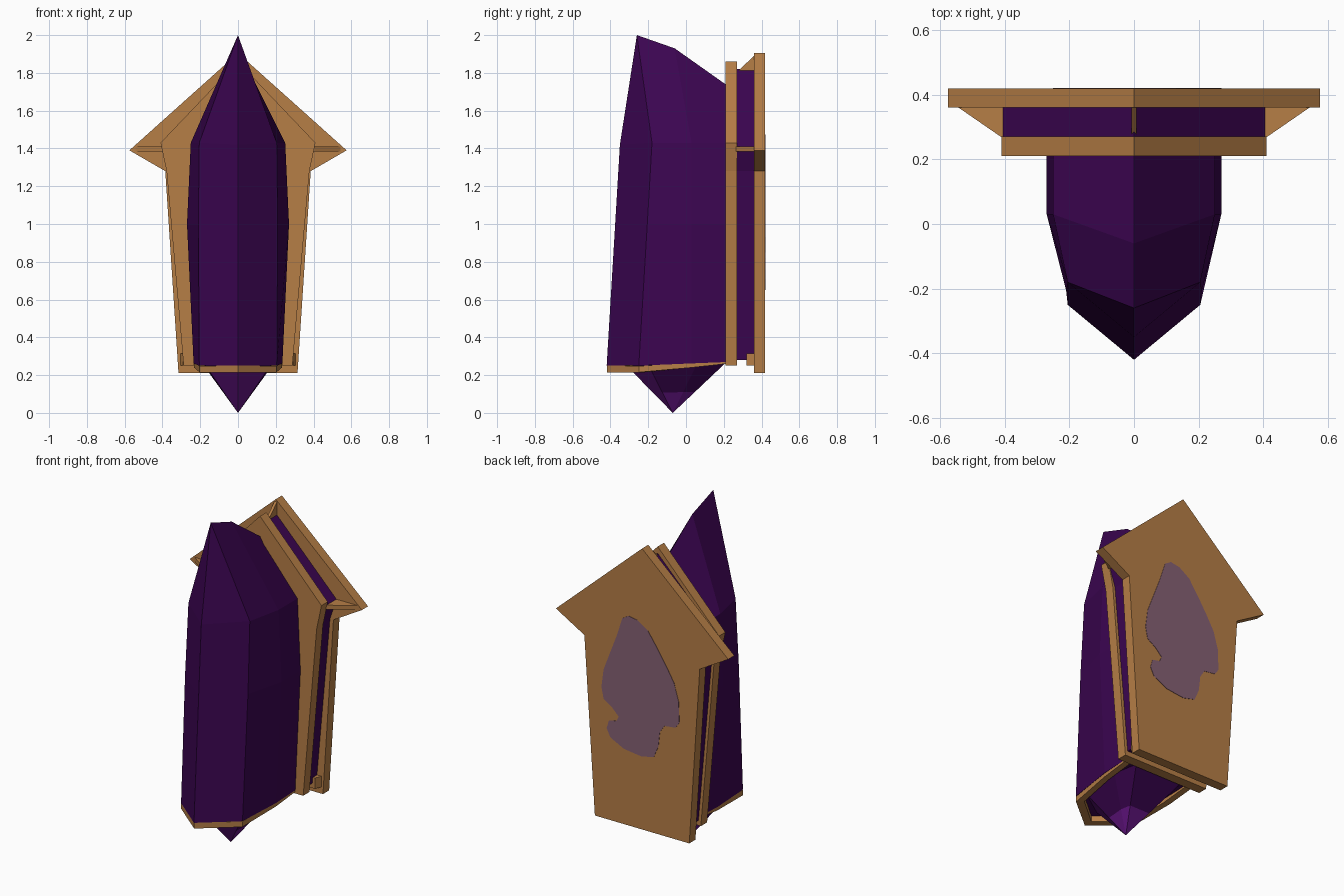
import bpy, bmesh

if "Cube" in bpy.data.objects:
    bpy.data.objects.remove(bpy.data.objects["Cube"])


def material(name, rgb):
    m = bpy.data.materials.new(name)
    m.diffuse_color = (*rgb, 1)
    m.use_nodes = True
    m.node_tree.nodes["Principled BSDF"].inputs["Base Color"].default_value = m.diffuse_color
    return m


WOOD = material("tan wood", (0.47, 0.21, 0.062))
PURPLE = material("deep purple", (0.044, 0.0015, 0.082))
VIOLET = material("bright violet", (0.14, 0.008, 0.25))
STAIN = material("mauve stain", (0.24, 0.12, 0.175))


def finish(name, bm, mats):
    bmesh.ops.recalc_face_normals(bm, faces=bm.faces)
    me = bpy.data.meshes.new(name)
    bm.to_mesh(me)
    bm.free()
    ob = bpy.data.objects.new(name, me)
    bpy.context.collection.objects.link(ob)
    for m in mats:
        me.materials.append(m)
    return ob


def loft(name, rings, mats, cap_start=True, cap_end=True):
    """Skin closed rings of points; repeated points collapse into one."""
    bm = bmesh.new()
    found = {}

    def vert(p):
        key = tuple(round(c, 4) for c in p)
        if key not in found:
            found[key] = bm.verts.new(p)
        return found[key]

    def face(points):
        vs = list(dict.fromkeys(vert(p) for p in points))
        if len(vs) > 2:
            bm.faces.new(vs)

    for a, b in zip(rings, rings[1:]):
        for i in range(len(a)):
            j = (i + 1) % len(a)
            face((a[i], a[j], b[j], b[i]))
    if cap_start:
        face(rings[0])
    if cap_end:
        face(rings[-1])
    return finish(name, bm, mats)


def mirrored(half):
    """Complete a symmetric outline; points on x = 0 are kept single."""
    return half + [(-p[0], *p[1:]) for p in reversed(half) if p[0] > 0]


def slab(name, outline, y0, y1, mat):
    return loft(name, [[(x, y, z) for x, z in outline] for y in (y0, y1)], [mat])


# House-shaped back board, front board and the purple core between them
slab("back_board", mirrored([(0, 1.905), (0.575, 1.39), (0.385, 1.28), (0.315, 0.21)]),
     0.36, 0.419, WOOD)
slab("front_board", mirrored([(0, 1.86), (0.41, 1.43), (0.378, 1.28), (0.288, 0.25)]),
     0.21, 0.27, WOOD)
slab("core", mirrored([(0, 1.82), (0.405, 1.41), (0.362, 1.28), (0.272, 0.28)]),
     0.26, 0.37, PURPLE)

# Stain on the back of the back board
slab("back_stain", [(0.09, 1.475), (0.03, 1.465), (-0.04, 1.42), (-0.11, 1.32), (-0.165, 1.235),
                    (-0.215, 1.15), (-0.245, 1.047), (-0.25, 0.92), (-0.225, 0.885),
                    (-0.15, 0.875), (-0.12, 0.83), (-0.11, 0.74), (-0.08, 0.67), (0.0, 0.65),
                    (0.12, 0.665), (0.21, 0.71), (0.235, 0.76), (0.22, 0.81), (0.17, 0.82),
                    (0.155, 0.85), (0.20, 0.895), (0.255, 0.93), (0.27, 1.0), (0.255, 1.11),
                    (0.17, 1.33), (0.13, 1.45)], 0.417, 0.421, STAIN)

# Triangular gussets between the boards: peak, shoulders, lower corners
loft("peak_gusset", [[(x, 0.265, 1.80), (x, 0.365, 1.895), (x, 0.365, 1.76)]
                     for x in (-0.008, 0.008)], [WOOD])
for side, s in (("right", 1), ("left", -1)):
    loft(side + "_shoulder_gusset",
         [[(s * 0.37, 0.265, z), (s * 0.405, 0.265, z), (s * 0.55, 0.365, z), (s * 0.37, 0.365, z)]
          for z in (1.385, 1.41)], [WOOD])
    loft(side + "_lower_gusset",
         [[(s * 0.24, 0.32, z), (s * 0.29, 0.32, z), (s * 0.306, 0.365, z), (s * 0.24, 0.365, z)]
          for z in (0.25, 0.315)], [WOOD])


# Large faceted crystal: three rings, then a sloping ridge
def ring(c, b, a, f):
    return mirrored([f, a, b, c])


crystal_rings = [
    ring((0.235, 0.23, 0.27), (0.235, 0.03, 0.262), (0.205, -0.25, 0.25), (0, -0.42, 0.25)),
    ring((0.27, 0.23, 1.0), (0.27, 0.03, 1.0), (0.21, -0.205, 1.0), (0, -0.375, 1.0)),
    ring((0.25, 0.23, 1.43), (0.25, 0.03, 1.43), (0.205, -0.18, 1.43), (0, -0.35, 1.42)),
]
T, M, R = (0, -0.26, 2.0), (0, -0.06, 1.93), (0, 0.23, 1.725)
crystal_rings.append([T, T, M, R, R, M, T])
loft("crystal", crystal_rings, [PURPLE], cap_end=False)

# Wooden rim under the crystal: a band with rising back ends
rim = [(0.235, 0.215, 0.26), (0.233, 0.03, 0.24), (0.204, -0.25, 0.215), (0, -0.418, 0.215)]
rim = rim + [(-x, y, z) for x, y, z in reversed(rim[:-1])]
sections = []
for x, y, z in rim:
    ix, iy = x * 0.84, (y if y > 0.2 else -0.02 + (y + 0.02) * 0.86)
    h = 0.037 - 0.025 * (y + 0.42)
    sections.append([(x, y, z), (x, y, z + h), (ix, iy, z + h), (ix, iy, z)])
loft("crystal_rim", sections, [WOOD])

# Pointed pendant under the crystal: bright, with a dark upper back
base = mirrored([(0, -0.32, 0.255), (0.175, -0.2, 0.255), (0.19, 0.06, 0.262), (0.16, 0.21, 0.265)])
tip = (0, -0.07, 0.0)
middle = [tuple(t + (p - t) * 0.42 for p, t in zip(pt, tip)) for pt in base]
pendant = loft("pendant", [base, middle, [tip] * len(base)], [VIOLET, PURPLE], cap_end=False)
for f in pendant.data.polygons:
    f.material_index = 1 if f.center.z > 0.14 and f.center.y > -0.12 else 0
